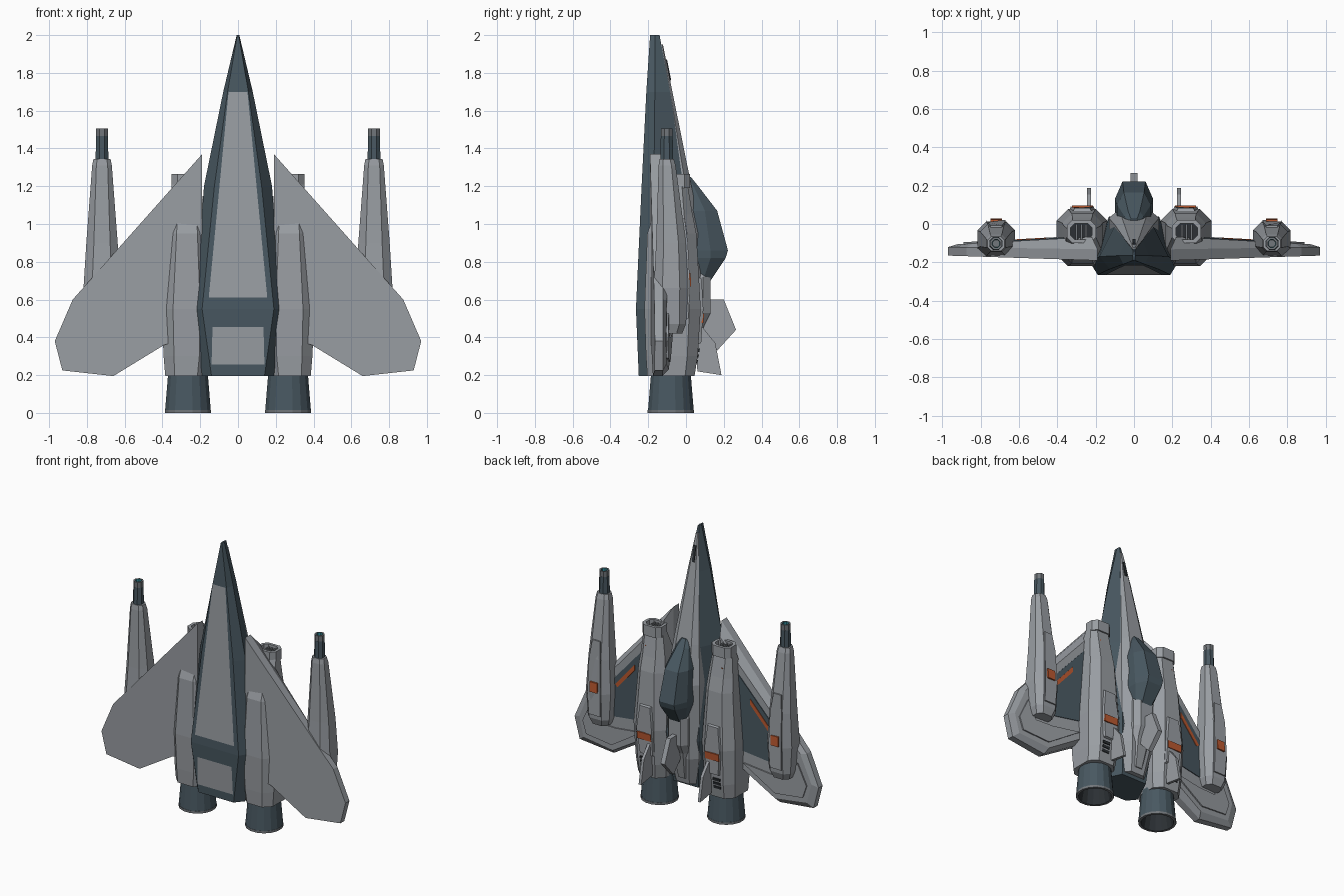
import bpy, bmesh, math

if "Cube" in bpy.data.objects:
    bpy.data.objects.remove(bpy.data.objects["Cube"])


def material(name, rgb):
    m = bpy.data.materials.new(name)
    m.diffuse_color = (*rgb, 1)
    m.use_nodes = True
    m.node_tree.nodes["Principled BSDF"].inputs["Base Color"].default_value = m.diffuse_color
    return m


LIGHT = material("light grey", (0.32, 0.34, 0.365))
DARK = material("slate", (0.066, 0.098, 0.12))
ORANGE = material("orange", (0.50, 0.10, 0.03))
TEAL = material("teal glow", (0.03, 0.24, 0.30))
BLACK = material("charcoal", (0.025, 0.03, 0.035))
STEEL = material("steel", (0.17, 0.185, 0.20))


def loft(name, rings, mats, mirror=False, caps=True, closed=False, rule=None):
    """Skin a list of equal-length point rings; rule(band) gives the material."""
    bm = bmesh.new()
    rows = [[bm.verts.new(p) for p in r] for r in rings]
    pairs = list(zip(rows, rows[1:]))
    if closed:
        pairs.append((rows[-1], rows[0]))
    n = len(rows[0])
    for b, (lo, hi) in enumerate(pairs):
        for i in range(n):
            j = (i + 1) % n
            f = bm.faces.new((lo[i], lo[j], hi[j], hi[i]))
            f.material_index = rule(b) if rule else 0
    if caps:
        bm.faces.new(rows[0])
        bm.faces.new(rows[-1])
    bmesh.ops.recalc_face_normals(bm, faces=bm.faces)
    me = bpy.data.meshes.new(name)
    bm.to_mesh(me)
    bm.free()
    for m in mats:
        me.materials.append(m)
    ob = bpy.data.objects.new(name, me)
    bpy.context.collection.objects.link(ob)
    if mirror:
        ob.modifiers.new("mirror", 'MIRROR').use_mirror_merge = False
    return ob


def octo(z, cx, hw, y0, y1, c):
    """Chamfered rectangle at height z."""
    a, b = cx - hw, cx + hw
    return [(a + c, y0, z), (b - c, y0, z), (b, y0 + c, z), (b, y1 - c, z),
            (b - c, y1, z), (a + c, y1, z), (a, y1 - c, z), (a, y0 + c, z)]


def circle(z, cx, cy, r, n=16):
    return [(cx + r * math.cos(2 * math.pi * (i + .5) / n),
             cy + r * math.sin(2 * math.pi * (i + .5) / n), z) for i in range(n)]


def plate(name, pts, surf, lift, mat, mirror=True):
    """Thin sheet of (x, z) points lying on the surface y = surf(x, z)."""
    rings = [[(x, surf(x, z) + d, z) for x, z in pts] for d in (-abs(lift), lift)]
    return loft(name, rings, [mat], mirror)


def rect(x0, x1, z0, z1):
    return [(x0, z0), (x1, z0), (x1, z1), (x0, z1)]


# Dark hull: six-sided section tapering to the nose
def hull_ring(z, hb, hm, ht, yf, ym, yb):
    return [(-hb, yf, z), (hb, yf, z), (hm, ym, z), (ht, yb, z), (-ht, yb, z), (-hm, ym, z)]


loft("hull", [hull_ring(*s) for s in (
    (0.195, .14, .19, .10, -.25, -.19, .0), (0.55, .19, .23, .13, -.265, -.20, .04),
    (1.2, .125, .18, .10, -.235, -.17, -.01), (1.7, .055, .078, .045, -.21, -.165, -.085),
    (2.0, .004, .007, .004, -.19, -.165, -.14))], [DARK])

# Belly panels
plate("belly_panel", [(-.155, .61), (.155, .61), (.05, 1.7), (-.05, 1.7)],
      lambda x, z: -.262 + (z - .61) * .0477, -.005, LIGHT, False)
plate("belly_hatch", [(-.14, .255), (.14, .255), (.135, .455), (-.135, .455)],
      lambda x, z: -.2525 - (z - .255) * .043, -.005, LIGHT, False)


# Light upper fuselage and nose deck
def deck_ring(z, w, low, mid, top):
    return [(-w, low, z), (w, low, z), (w, mid, z), (w * .6, top, z), (-w * .6, top, z), (-w, mid, z)]


loft("upper_fuselage", [deck_ring(*s) for s in (
    (.22, .085, -.10, .0, .035), (.42, .125, -.10, .03, .075), (.95, .13, -.10, .03, .08),
    (1.22, .10, -.10, -.005, .025), (1.7, .044, -.15, -.085, -.072),
    (1.95, .010, -.16, -.126, -.122))], [LIGHT])
plate("nose_slot", rect(-.009, .009, 1.76, 1.87),
      lambda x, z: -.072 - (z - 1.7) * .2, .006, BLACK, False)

# Canopy with faceted glass and the spine behind it
loft("canopy", [deck_ring(*s) for s in (
    (.70, .065, .03, .09, .13), (.82, .098, .03, .13, .21), (.86, .10, .03, .13, .222),
    (1.07, .088, .02, .10, .165), (1.20, .05, .0, .04, .065),
    (1.25, .025, .0, .012, .025))], [DARK])
loft("spine", [deck_ring(*s) for s in (
    (.26, .04, .0, .03, .05), (.46, .07, .0, .07, .095), (.53, .08, .0, .09, .13),
    (.72, .08, .0, .09, .13), (.80, .05, .0, .06, .10))], [LIGHT])


# Fins: flat profiles in the side plane
def fin(name, x, half, pts, mirror):
    loft(name, [[(x + d, y, z) for y, z in pts] for d in (-half, half)], [LIGHT], mirror)


fin("centre_fin", 0, .017, [(.08, .60), (.20, .60), (.265, .44), (.165, .33), (.08, .42)], False)
fin("nacelle_fin", .235, .010, [(.05, .48), (.09, .45), (.155, .37), (.188, .20), (.06, .22)], True)

# Engine nacelles
loft("nacelle", [octo(*s) for s in (
    (.195, .275, .110, -.205, .045, .05), (.30, .272, .122, -.212, .062, .055),
    (.55, .272, .132, -.22, .078, .06), (.95, .270, .105, -.205, .055, .05),
    (1.05, .270, .096, -.17, .035, .045), (1.21, .275, .076, -.10, .008, .03))],
    [LIGHT], True)


def nac_back(x, z):
    return .062 + (z - .30) * .064 if z < .55 else .078 - (z - .55) * .0575


# Raised nacelle cover with orange band, vents and beacon
def cover(x, z):
    return nac_back(x, z) + .014


loft("nacelle_cover", [
    [(.20, nac_back(0, .36) - .01, .36), (.32, nac_back(0, .36) - .01, .36),
     (.34, .06, .55), (.32, .06, .72), (.22, .06, .72), (.20, .06, .55)],
    [(.21, cover(0, .37), .37), (.31, cover(0, .37), .37), (.33, cover(0, .55), .55),
     (.31, cover(0, .71), .71), (.23, cover(0, .71), .71), (.21, cover(0, .55), .55)]],
    [LIGHT], True)
plate("nacelle_band", rect(.215, .325, .475, .525), cover, .005, ORANGE)
for k in range(3):
    plate("vent_%d" % k, rect(.262, .318, .262 + k * .03, .28 + k * .03),
          lambda x, z: .055 + (z - .26) * .17, .005, BLACK)
loft("beacon", [circle(1.10, .305, .015, .010, 8), circle(1.12, .305, .015, .010, 8)], [ORANGE], True)

# Intake collar: hollow octagon with dark core and vanes
loft("intake_collar", [octo(1.19, .275, .076, -.10, .022, .03), octo(1.265, .275, .076, -.10, .022, .03),
                       octo(1.265, .275, .056, -.08, .002, .022), octo(1.19, .275, .056, -.08, .002, .022)],
     [LIGHT], True, caps=False, closed=True)
loft("intake_core", [octo(1.20, .275, .058, -.082, .004, .022), octo(1.218, .275, .058, -.082, .004, .022)],
     [BLACK], True)
for k in range(3):
    x = .25 + k * .025
    loft("intake_vane_%d" % k, [octo(1.21, x, .005, -.08, .0, .001), octo(1.25, x, .005, -.08, .0, .001)],
         [STEEL], True)

# Engine nozzles with pale rim, dark throat and glowing core
EX, EY = .265, -.08
loft("nozzle", [circle(.22, EX, EY, .106), circle(.016, EX, EY, .123), circle(.016, EX, EY, .125),
                circle(0, EX, EY, .125), circle(0, EX, EY, .108), circle(.12, EX, EY, .085)],
     [DARK, STEEL, BLACK], True, rule=lambda b: (0, 1, 1, 1, 2)[b])
loft("nozzle_glow", [circle(.105, EX, EY, .05), circle(.125, EX, EY, .05)], [TEAL], True)

# Wings: flat underside, upright rim and bevelled top
WING = [(.19, .42), (.39, .36), (.66, .195), (.93, .225), (.97, .38), (.875, .60), (.75, .74), (.19, 1.37)]


def wing_top(x, z=0):
    return -.055 - .055 * x


INNER = [(.5 + (x - .5) * .9, .55 + (z - .55) * .9) for x, z in WING]
loft("wing", [[(x, -.197 + .033 * x, z) for x, z in WING],
              [(x, -.135 + .015 * x, z) for x, z in WING],
              [(x, wing_top(x), z) for x, z in INNER]], [LIGHT], True)
plate("wing_dark_panel", [(.36, .52), (.63, .48), (.68, .70), (.36, 1.06)], wing_top, .005, DARK)
plate("wing_stripe", [(.46, .86), (.60, .70), (.62, .715), (.46, .90)], wing_top, .009, ORANGE)
plate("wing_flap", [(.40, .43), (.65, .27), (.86, .29), (.89, .38), (.82, .53), (.76, .40), (.62, .40)],
      wing_top, .009, LIGHT)

# Wing cannons
GX = .72
loft("cannon_body", [octo(*s) for s in (
    (.42, GX, .065, -.13, -.02, .03), (.47, GX, .085, -.15, .0, .035),
    (.66, GX, .098, -.17, .012, .045), (.90, GX, .083, -.158, .0, .04),
    (1.31, GX, .052, -.145, -.055, .022), (1.345, GX, .045, -.14, -.065, .02))], [LIGHT], True)


def cannon_back(x, z):
    return (.0 + (z - .47) * .063) if z < .66 else (.012 - (z - .66) * .05 if z < .9 else -.134 * (z - .9))


loft("cannon_cover", [[(x, cannon_back(x, z) + d, z) for x, z in (
    (.675, .50), (.765, .50), (.77, .66), (.765, .90), (.75, 1.03), (.69, 1.03), (.675, .90), (.67, .66))]
    for d in (-.02, .010)], [LIGHT], True)
plate("cannon_marking", rect(.69, .75, .67, .74), lambda x, z: cannon_back(x, z) + .010, .006, ORANGE)
loft("cannon_barrel", [circle(1.33, GX, -.102, .037, 8), circle(1.465, GX, -.102, .034, 8)], [DARK], True)
loft("cannon_muzzle", [circle(1.455, GX, -.102, .033, 8), circle(1.505, GX, -.102, .034, 8),
                       circle(1.505, GX, -.102, .022, 8), circle(1.47, GX, -.102, .020, 8)],
     [STEEL, TEAL], True, rule=lambda b: 1 if b == 2 else 0)
